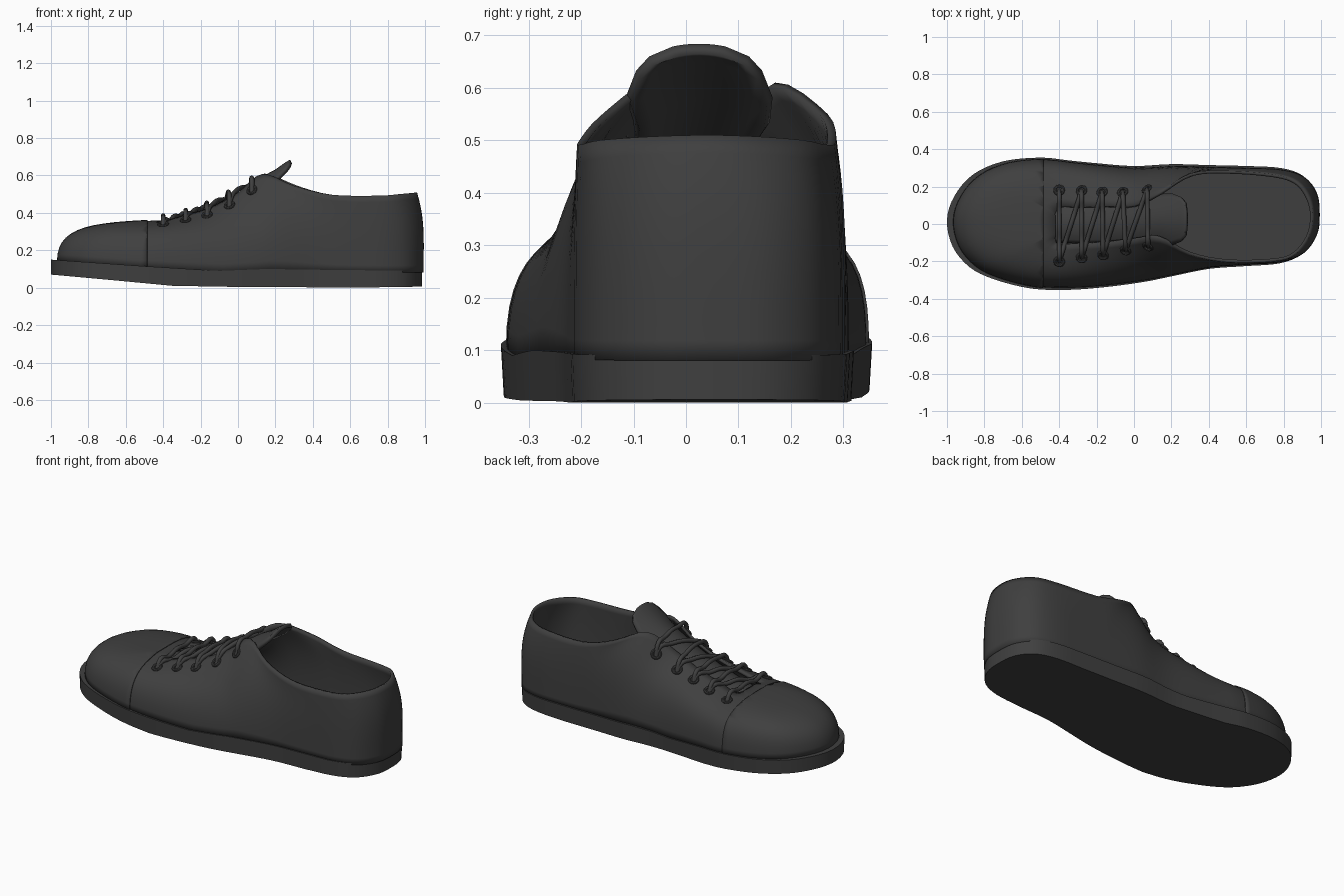
import bpy, bmesh, math
from mathutils import Vector
from mathutils.bvhtree import BVHTree

if "Cube" in bpy.data.objects:
    bpy.data.objects.remove(bpy.data.objects["Cube"])

dark = bpy.data.materials.new("dark_grey")
dark.diffuse_color = (0.05, 0.05, 0.05, 1)
dark.use_nodes = True
dark.node_tree.nodes["Principled BSDF"].inputs["Base Color"].default_value = dark.diffuse_color


def finish(obj, angle=40):
    obj.data.materials.append(dark)
    bpy.ops.object.select_all(action='DESELECT')
    obj.select_set(True)
    bpy.context.view_layer.objects.active = obj
    if obj.type == 'MESH':
        bpy.ops.object.shade_smooth_by_angle(angle=math.radians(angle))
    return obj


def make_mesh(name, verts, faces, thickness=0, offset=-1):
    me = bpy.data.meshes.new(name)
    me.from_pydata(verts, [], faces)
    obj = bpy.data.objects.new(name, me)
    bpy.context.collection.objects.link(obj)
    if thickness:
        mod = obj.modifiers.new("thickness", 'SOLIDIFY')
        mod.thickness, mod.offset = thickness, offset
    return finish(obj)


def smooth_loop(pts, sub):
    """Closed Catmull-Rom curve through pts."""
    pts, out = [Vector(p) for p in pts], []
    n = len(pts)
    for i in range(n):
        a, b, c, d = (pts[(i + k) % n] for k in (-1, 0, 1, 2))
        for j in range(sub):
            t = j / sub
            out.append(0.5 * (2*b + (c - a)*t + (2*a - 5*b + 4*c - d)*t*t + (3*b - a - 3*c + d)*t**3))
    return out


def interp(x, keys):
    """Linear lookup: keys are (x, value, value...)."""
    if x <= keys[0][0]:
        return keys[0][1:]
    for a, b in zip(keys, keys[1:]):
        if x <= b[0]:
            t = (x - a[0]) / (b[0] - a[0])
            return [u + (v - u)*t for u, v in zip(a[1:], b[1:])]
    return keys[-1][1:]


def ring_faces(rings, n):
    return [(r*n + i, r*n + (i + 1) % n, (r + 1)*n + (i + 1) % n, (r + 1)*n + i)
            for r in range(rings - 1) for i in range(n)]


# Sole outline and matching rim of the upper: toe, outer side, heel, inner side
OUTLINE = [(-1, .02), (-.97, -.12), (-.88, -.23), (-.75, -.295), (-.55, -.345), (-.35, -.352), (-.15, -.337),
           (.05, -.31), (.2, -.28), (.4, -.24), (.6, -.225), (.78, -.21), (.9, -.16), (.97, -.06),
           (.985, .05), (.97, .17), (.9, .26), (.78, .3), (.6, .31), (.4, .315), (.2, .32),
           (0, .31), (-.2, .325), (-.35, .34), (-.5, .355), (-.7, .335), (-.86, .265), (-.96, .15)]
RIM = [(-.42, 0, .36), (-.42, -.03, .36), (-.42, -.06, .36), (-.42, -.085, .356), (-.4, -.108, .355),
       (-.3, -.105, .385), (-.15, -.1, .43), (0, -.085, .51), (.13, -.075, .608), (.3, -.165, .545),
       (.5, -.205, .497), (.75, -.2, .492), (.86, -.165, .5), (.935, -.07, .507),
       (.957, .04, .51), (.935, .14, .507), (.87, .225, .5), (.75, .265, .492), (.5, .285, .497),
       (.3, .27, .55), (.14, .17, .61), (0, .1, .51), (-.15, .095, .44), (-.3, .09, .39),
       (-.39, .09, .36), (-.42, .06, .36), (-.42, .04, .36), (-.42, .02, .36)]
SOLE_TOP = [(-1, .15), (-.5, .115), (-.1, .09), (.15, .1), (.5, .095), (1, .09)]
SOLE_BOTTOM = [(-1, .07), (-.7, .043), (-.35, .01), (0, .004), (.3, .003), (.6, 0), (1, .006)]
SHAPE = [(-1, .8, .7, .015), (-.6, .75, .65, .02), (-.35, .7, .6, .05), (.1, .5, .55, .1),
         (.5, .4, 1, .15), (1, .4, 1.3, .15)]

SUB = 4
outline = smooth_loop([(x, y, 0) for x, y in OUTLINE], SUB)
rim = smooth_loop(RIM, SUB)
N = len(outline)

# Sole: slab between two curved faces
verts = []
for keys, s in ((SOLE_BOTTOM, .985), (SOLE_TOP, 1)):
    verts += [(p.x, p.y*s, interp(p.x, keys)[0]) for p in outline]
faces = ring_faces(2, N)
for i in range(N // 2):
    a, b, c, d = i, i + 1, N - i - 1, (N - i) % N
    low = list(dict.fromkeys((d, c, b, a)))
    faces += [low, [N + k for k in reversed(low)]]
make_mesh("sole", verts, faces)

# Upper: curved wall lofted from the sole edge to the rim
ROWS = 14
grid = [[] for _ in range(ROWS)]
for p, top in zip(outline, rim):
    base = Vector((p.x*.985 + .022, p.y*.97, interp(p.x, SOLE_TOP)[0] - .01))
    f, s, dz = interp(p.x, SHAPE)
    if p.y > 0 and p.x < .5:
        s += .2 * min(1, p.y / .3)
    c1 = base + Vector((0, 0, f*(top.z - base.z)))
    c2 = top + s*(base - top)
    c2.z = top.z - dz
    for r in range(ROWS):
        t = r / (ROWS - 1)
        u = 1 - t
        grid[r].append(u**3*base + 3*u*u*t*c1 + 3*u*t*t*c2 + t**3*top)
upper_verts = [v for row in grid for v in row]
upper_faces = ring_faces(ROWS, N)
make_mesh("upper", upper_verts, upper_faces, .016)

# Toe cap: thin layer over the front of the upper
cap = make_mesh("toe_cap", upper_verts, upper_faces, .005, 1)
bm = bmesh.new()
bm.from_mesh(cap.data)
bmesh.ops.bisect_plane(bm, geom=bm.verts[:] + bm.edges[:] + bm.faces[:], plane_co=(-.485, 0, 0),
                       plane_no=(1, 0, 0), clear_outer=True)
bm.to_mesh(cap.data)
bm.free()

# Tongue: arched strip (x, centre y, half width, z, edge drop)
TONGUE = [(-.5, 0, .09, .325, .03), (-.4, 0, .1, .35, .03), (-.28, -.003, .102, .385, .035),
          (-.15, 0, .104, .43, .035), (0, .01, .106, .51, .04), (.13, .03, .13, .595, .06),
          (.2, .025, .14, .632, .05), (.25, .025, .12, .668, .035), (.27, .025, .095, .68, .02),
          (.278, .025, .05, .684, .005)]
COLS = 10
tongue_verts = [(x, yc + hw*(2*c/COLS - 1), z - drop*(2*c/COLS - 1)**2)
                for x, yc, hw, z, drop in TONGUE for c in range(COLS + 1)]
W = COLS + 1
tongue_faces = [(r*W + c, (r + 1)*W + c, (r + 1)*W + c + 1, r*W + c + 1)
                for r in range(len(TONGUE) - 1) for c in range(COLS)]
make_mesh("tongue", tongue_verts, tongue_faces, .022)

# Surface lookup used to seat eyelets and laces
trees = [BVHTree.FromPolygons(v, f) for v, f in ((upper_verts, upper_faces), (tongue_verts, tongue_faces))]


def surface(x, y):
    hits = [t.ray_cast(Vector((x, y, 2)), Vector((0, 0, -1))) for t in trees]
    best = max((h for h in hits if h[0]), key=lambda h: h[0].z)
    return best[0], best[1]


# Eyelets: five rings on each side
OUTER = [(-.4, -.2), (-.28, -.18), (-.165, -.165), (-.045, -.14), (.075, -.12)]
INNER = [(-.4, .18), (-.28, .178), (-.17, .17), (-.06, .17), (.07, .185)]
for side, row in (("outer", OUTER), ("inner", INNER)):
    for k, (x, y) in enumerate(row):
        p, nrm = surface(x, y)
        if nrm.z < 0:
            nrm = -nrm
        bpy.ops.mesh.primitive_torus_add(major_radius=.023, minor_radius=.008, major_segments=16,
                                         minor_segments=8, location=p + nrm*.003,
                                         rotation=nrm.to_track_quat('Z', 'Y').to_euler())
        ring = bpy.context.object
        ring.name = f"eyelet_{side}_{k + 1}"
        finish(ring)


# Laces: straight and diagonal strands hugging the surface
def lace(name, a, b, lift):
    cu = bpy.data.curves.new(name, 'CURVE')
    cu.dimensions = '3D'
    cu.bevel_depth, cu.bevel_resolution, cu.resolution_u = .0125, 2, 4
    cu.use_fill_caps = True
    sp = cu.splines.new('BEZIER')
    steps = [(0, -.012), (.08, lift), (.28, lift + .008), (.5, lift), (.72, lift + .008), (.92, lift), (1, -.012)]
    sp.bezier_points.add(len(steps) - 1)
    for bp, (t, h) in zip(sp.bezier_points, steps):
        p, _ = surface(a[0] + (b[0] - a[0])*t, a[1] + (b[1] - a[1])*t)
        bp.co = p + Vector((0, 0, h))
        bp.handle_left_type = bp.handle_right_type = 'AUTO'
    obj = bpy.data.objects.new(name, cu)
    bpy.context.collection.objects.link(obj)
    finish(obj)


for k in range(5):
    lace(f"lace_bar_{k + 1}", OUTER[k], INNER[k], .03)
    if k < 4:
        lace(f"lace_diagonal_{k + 1}", OUTER[k], INNER[k + 1], .016)
